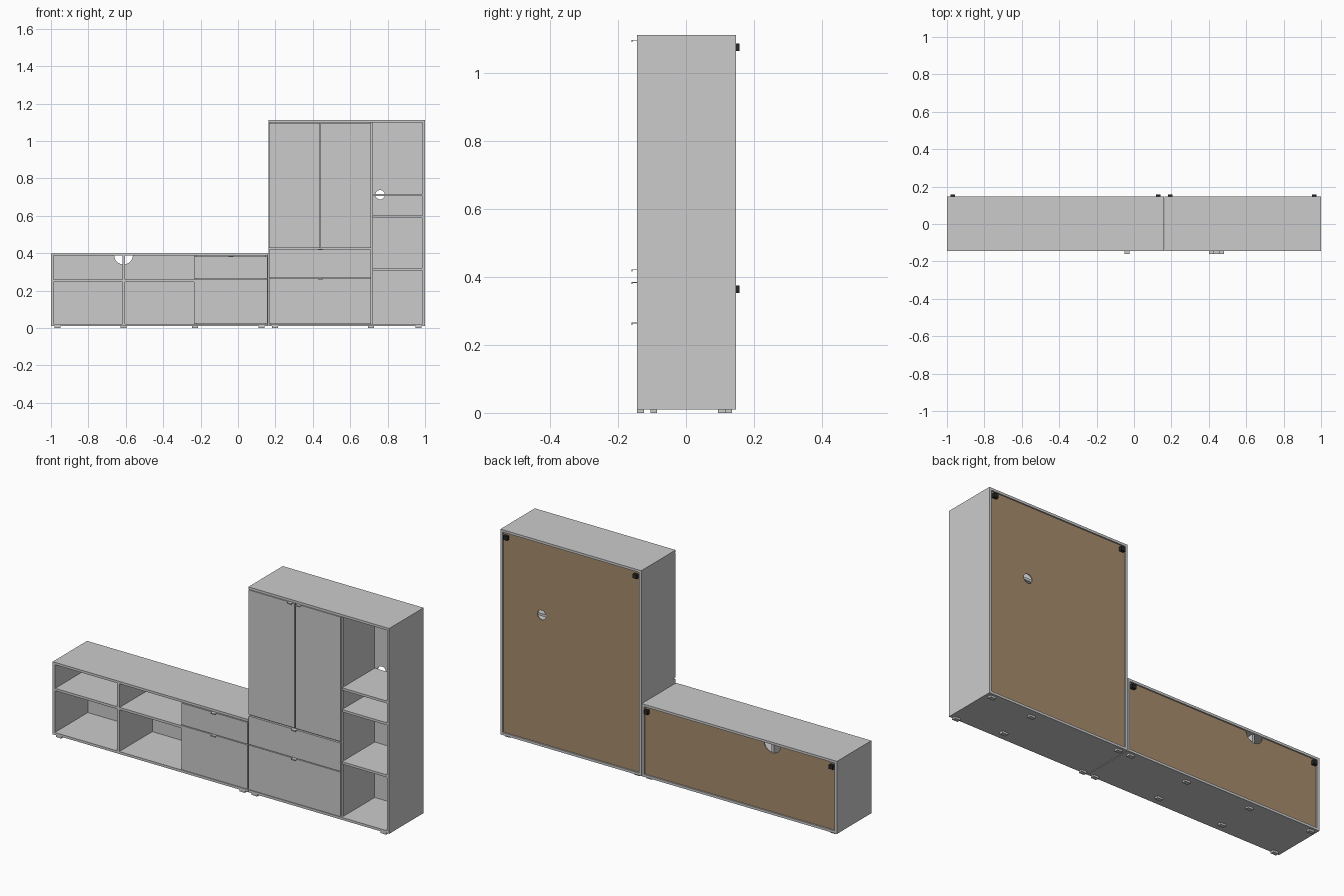
import bpy
import bmesh
from mathutils import Matrix

old = bpy.data.objects.get("Cube")
if old:
    bpy.data.objects.remove(old, do_unlink=True)


def material(name, colour):
    m = bpy.data.materials.new(name)
    m.use_nodes = True
    m.diffuse_color = (*colour, 1)
    m.node_tree.nodes["Principled BSDF"].inputs["Base Color"].default_value = (*colour, 1)
    return m


GREY = material("light grey panel", (0.6, 0.6, 0.6))
BROWN = material("brown fibreboard", (0.39, 0.26, 0.15))
BLACK = material("black plastic", (0.02, 0.02, 0.02))

T = 0.013                      # board thickness
FRONT, BACK = -0.145, 0.147    # cabinet depth
INNER = FRONT + T              # plane behind doors and drawer fronts
BOARD = 0.135                  # inside face of the back boards
BASE = 0.01                    # underside of the cabinets


def add(name, bm, mat):
    me = bpy.data.meshes.new(name)
    bm.to_mesh(me)
    bm.free()
    ob = bpy.data.objects.new(name, me)
    bpy.context.collection.objects.link(ob)
    me.materials.append(mat)
    return ob


def box(name, x, y, z, mat=GREY):
    bm = bmesh.new()
    bmesh.ops.create_cube(bm, size=1)
    for v in bm.verts:
        v.co = [r[0] if c < 0 else r[1] for c, r in zip(v.co, (x, y, z))]
    return add(name, bm, mat)


def back_board(name, x, z, hole, radius):
    """Thin board with a round cable hole, brown on its outside only."""
    ob = box(name, x, (BOARD, BOARD + 0.005), z)
    bm = bmesh.new()
    bmesh.ops.create_cone(bm, cap_ends=True, segments=32, radius1=radius, radius2=radius,
                          depth=0.1, matrix=Matrix.Rotation(1.5708, 4, 'X'))
    cutter = add("cable_hole_cutter", bm, GREY)
    cutter.location = (hole[0], BOARD, hole[1])
    cutter.hide_render = True
    mod = ob.modifiers.new("cable hole", 'BOOLEAN')
    mod.object, mod.operation, mod.solver = cutter, 'DIFFERENCE', 'EXACT'
    bpy.context.view_layer.update()
    graph = bpy.context.evaluated_depsgraph_get()
    mesh = bpy.data.meshes.new_from_object(ob.evaluated_get(graph))
    ob.modifiers.clear()
    ob.data = mesh
    bpy.data.objects.remove(cutter, do_unlink=True)
    mesh.materials.clear()
    for m in (GREY, BROWN):
        mesh.materials.append(m)
    for p in mesh.polygons:
        p.material_index = 1 if p.normal.y > 0.5 else 0


def carcass(name, x0, x1, top, left_front, right_front):
    """Top, bottom and two sides; a side behind drawers starts further back."""
    box(name + "_top", (x0, x1), (FRONT, BACK), (top - T, top))
    box(name + "_bottom", (x0, x1), (FRONT, BACK), (BASE, BASE + T))
    box(name + "_side_a", (x0, x0 + T), (left_front, BACK), (BASE + T, top - T))
    box(name + "_side_b", (x1 - T, x1), (right_front, BACK), (BASE + T, top - T))


def divider(name, x0, front, top):
    box(name, (x0, x0 + T), (front, BOARD), (BASE + T, top - T))


def shelf(name, x, z):
    box(name, x, (FRONT + 0.003, BOARD), (z, z + T))


def handle(x, z):
    """Bent metal tab: a thin plate with a small lip."""
    w = 0.013
    box("handle_plate", (x - w, x + w), (-0.16, FRONT + 0.005), (z, z + 0.002))
    box("handle_lip", (x - w, x + w), (-0.16, -0.158), (z - 0.004, z))


def front_panel(name, x, z):
    box(name, x, (FRONT, INNER - 0.001), z)


# Low cabinet
LX0, LX1, LTOP = -1.0, 0.16, 0.40
carcass("low_cabinet", LX0, LX1, LTOP, FRONT, INNER)
divider("low_centre_divider", -0.617, FRONT, LTOP)
divider("low_drawer_divider", -0.235, INNER, LTOP)
shelf("low_shelf_outer", (LX0 + T, -0.617), 0.246)
shelf("low_shelf_inner", (-0.604, -0.235), 0.246)
back_board("low_back_board", (LX0 + 0.008, LX1 - 0.008), (0.018, LTOP - T),
           (-0.612, 0.39), 0.05)
front_panel("low_upper_drawer", (-0.235, 0.158), (0.266, 0.383))
front_panel("low_lower_drawer", (-0.235, 0.158), (0.025, 0.262))
handle(-0.037, 0.383)
handle(-0.037, 0.263)

# Tall cabinet
TX0, TX1, TTOP = 0.163, 1.0, 1.113
carcass("tall_cabinet", TX0, TX1, TTOP, INNER, FRONT)
divider("tall_divider", 0.705, INNER, TTOP)
for i, z in enumerate((0.308, 0.588, 0.705)):
    shelf("tall_shelf_%d" % (i + 1), (0.718, TX1 - T), z)
back_board("tall_back_board", (TX0 + 0.008, TX1 - 0.008), (0.018, TTOP - T),
           (0.76, 0.713), 0.025)
front_panel("left_door", (0.165, 0.438), (0.428, 1.097))
front_panel("right_door", (0.442, 0.712), (0.428, 1.097))
front_panel("tall_upper_drawer", (0.165, 0.712), (0.268, 0.42))
front_panel("tall_lower_drawer", (0.165, 0.712), (0.025, 0.264))
# Rail seen in the gap between the doors and the drawers
box("door_rail", (TX0 + T, 0.705), (INNER, BOARD), (0.416, 0.429))
for x, z in ((0.415, 1.097), (0.467, 1.097), (0.441, 0.421), (0.441, 0.264)):
    handle(x, z)

# Feet: corner ones sit near the edges, middle ones further in
corners = (-0.965, 0.125, 0.198, 0.965)
middles = (-0.612, -0.23, 0.71)
for xs, ys in ((corners, (-0.134, 0.125)), (middles, (-0.095, 0.105))):
    for x in xs:
        for y in ys:
            box("foot", (x - 0.016, x + 0.016), (y - 0.01, y + 0.01), (0, BASE))

# Wall brackets at the upper back corners
for x, z in ((-0.97, 0.364), (0.13, 0.364), (0.195, 1.077), (0.965, 1.077)):
    box("wall_bracket", (x - 0.012, x + 0.012), (BOARD + 0.005, 0.157),
        (z - 0.011, z + 0.011), BLACK)
